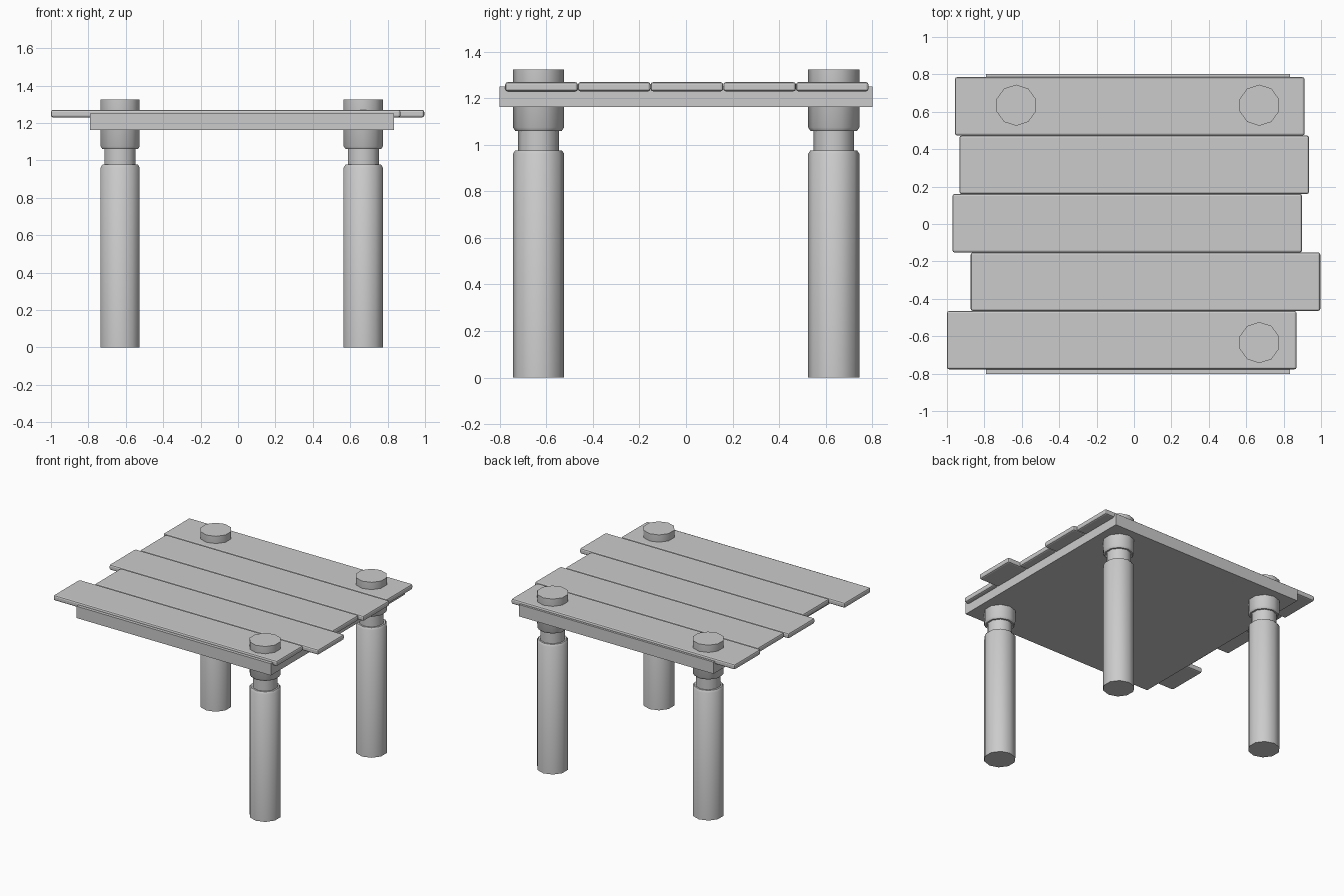
import bpy, bmesh, math

if "Cube" in bpy.data.objects:
    bpy.data.objects.remove(bpy.data.objects["Cube"])


def finish(bm, name):
    bmesh.ops.recalc_face_normals(bm, faces=bm.faces)
    mesh = bpy.data.meshes.new(name)
    bm.to_mesh(mesh)
    bm.free()
    obj = bpy.data.objects.new(name, mesh)
    bpy.context.collection.objects.link(obj)
    return obj


def box(name, x0, x1, y0, y1, z0, z1, bevel=0.0):
    bm = bmesh.new()
    bmesh.ops.create_cube(bm, size=1)
    for v in bm.verts:
        v.co = (x0 + (v.co.x + 0.5) * (x1 - x0),
                y0 + (v.co.y + 0.5) * (y1 - y0),
                z0 + (v.co.z + 0.5) * (z1 - z0))
    if bevel:
        bmesh.ops.bevel(bm, geom=bm.edges[:], offset=bevel, segments=2,
                        profile=0.5, affect='EDGES')
    return finish(bm, name)


def turned(name, profile, x, y, sides=10):
    bm = bmesh.new()
    rings = []
    for r, z in profile:
        rings.append([bm.verts.new((x + r * math.sin(2 * math.pi * i / sides),
                                    y + r * math.cos(2 * math.pi * i / sides), z))
                      for i in range(sides)])
    for a, b in zip(rings, rings[1:]):
        for i in range(sides):
            j = (i + 1) % sides
            bm.faces.new((a[i], a[j], b[j], b[i]))
    bm.faces.new(rings[0])
    bm.faces.new(rings[-1])
    obj = finish(bm, name)
    bpy.ops.object.select_all(action='DESELECT')
    obj.select_set(True)
    bpy.context.view_layer.objects.active = obj
    bpy.ops.object.shade_smooth_by_angle(angle=math.radians(40))
    return obj


# Three posts with a notched neck (front left corner has none)
POST = [(0.11, 0), (0.11, 0.962), (0.1, 0.977), (0.0875, 0.977),
        (0.0875, 1.06), (0.1, 1.06), (0.11, 1.075), (0.11, 1.325)]
for name, x, y in (("back_left_post", -0.63, 0.635),
                   ("back_right_post", 0.67, 0.635),
                   ("front_right_post", 0.67, -0.634)):
    turned(name, POST, x, y)

# Slab under the deck
box("support_slab", -0.79, 0.835, -0.801, 0.801, 1.163, 1.252)

# Staggered deck planks, front to back
for i, x in enumerate((-1.0, -0.873, -0.971, -0.933, -0.957)):
    y = -0.777 + i * 0.3125
    box(f"plank_{i + 1}", x, x + 1.869, y, y + 0.312, 1.23, 1.27, 0.011)
